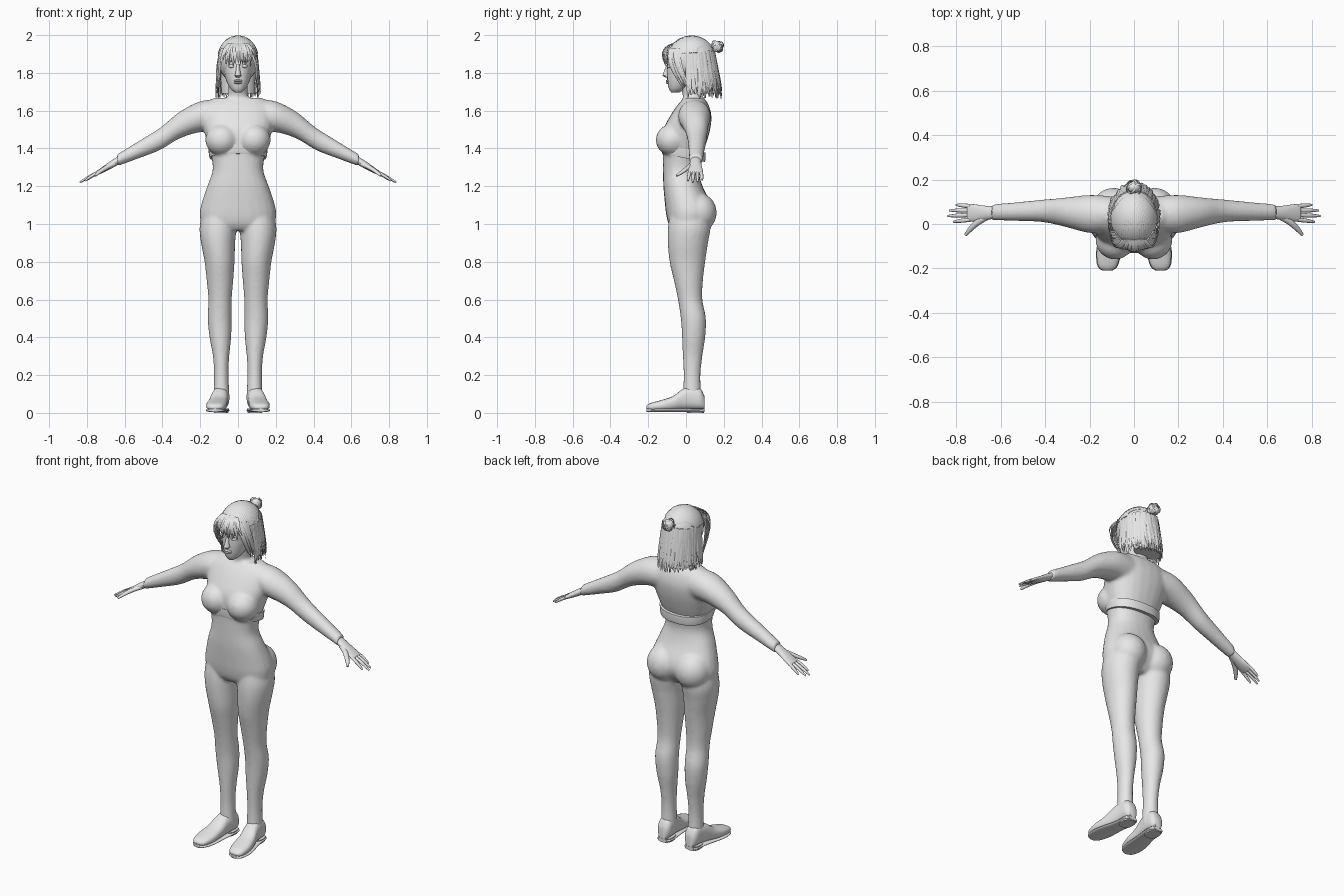
import bpy, bmesh, math, random
from mathutils import Vector, Matrix

random.seed(4)
cube = bpy.data.objects.get("Cube")
if cube:
    bpy.data.objects.remove(cube, do_unlink=True)

grey = bpy.data.materials.new("plain grey")
grey.use_nodes = True
grey.diffuse_color = (0.8, 0.8, 0.8, 1)
grey.node_tree.nodes["Principled BSDF"].inputs["Base Color"].default_value = grey.diffuse_color


def catmull(rows, steps=4):
    """Interpolate rows of numbers smoothly."""
    out = []
    for i in range(len(rows) - 1):
        quad = (rows[max(i - 1, 0)], rows[i], rows[i + 1], rows[min(i + 2, len(rows) - 1)])
        for k in range(steps):
            t = k / steps
            out.append([b + 0.5 * t * (c - a + t * (2 * a - 5 * b + 4 * c - d + t * (3 * (b - c) + d - a)))
                        for a, b, c, d in zip(*quad)])
    out.append(list(rows[-1]))
    return out


def loft(bm, rings, sides=24, power=2.0):
    """Skin rings given as (centre, half axis, half axis)."""
    def bend(value):
        return math.copysign(abs(value) ** (2 / power), value)
    loops = []
    for centre, u, v in rings:
        angles = [math.tau * k / sides for k in range(sides)]
        loops.append([bm.verts.new(Vector(centre) + Vector(u) * bend(math.cos(a)) + Vector(v) * bend(math.sin(a)))
                      for a in angles])
    for low, high in zip(loops, loops[1:]):
        for k in range(sides):
            n = (k + 1) % sides
            bm.faces.new((low[k], low[n], high[n], high[k]))
    bm.faces.new(loops[0][::-1])
    bm.faces.new(loops[-1])


def upright(bm, rows, power=2.0, side=1, steps=4):
    """Rows: height, inner x, outer x, front y, back y."""
    loft(bm, [((side * (a + b) / 2, (f + k) / 2, z), ((b - a) / 2, 0, 0), (0, (k - f) / 2, 0))
              for z, a, b, f, k in catmull(rows, steps)], power=power)


def sideways(bm, rows, side, sides=20):
    """Rows: x, centre y, centre z, half depth, half height."""
    loft(bm, [((side * x, y, z), (0, d, 0), (0, 0, h)) for x, y, z, d, h in catmull(rows)], sides)


def lengthways(bm, rows, side):
    """Rows: y, centre x, half width, bottom, top."""
    loft(bm, [((side * x, y, (lo + hi) / 2), (w, 0, 0), (0, 0, (hi - lo) / 2))
              for y, x, w, lo, hi in catmull(rows)], power=2.5)


def strand(bm, points, radius, flat=0.4, core=(0, 0.03, 1.85), tip=0.25, sides=6):
    """Tapered tube that lies flat against the core."""
    points = [Vector(p) for p in points]
    rings = []
    for i, p in enumerate(points):
        along = (points[min(i + 1, len(points) - 1)] - points[max(i - 1, 0)]).normalized()
        out = p - Vector(core)
        out = (out - along * out.dot(along)).normalized()
        t = i / (len(points) - 1)
        r = radius * (1 - (1 - tip) * t ** 3)
        rings.append((p, along.cross(out) * r, out * r * flat))
    loft(bm, rings, sides)


def bezier(a, b, c, count=7):
    a, b, c = Vector(a), Vector(b), Vector(c)
    return [a * (1 - t) ** 2 + b * 2 * t * (1 - t) + c * t * t for t in (k / count for k in range(count + 1))]


def ball(bm, centre, radii):
    bmesh.ops.create_uvsphere(bm, u_segments=24, v_segments=16, radius=1,
                              matrix=Matrix.Translation(centre) @ Matrix.Diagonal((*radii, 1)))


def finish(name, bm, angle=60):
    bmesh.ops.recalc_face_normals(bm, faces=bm.faces)
    mesh = bpy.data.meshes.new(name)
    bm.to_mesh(mesh)
    bm.free()
    mesh.materials.append(grey)
    obj = bpy.data.objects.new(name, mesh)
    bpy.context.collection.objects.link(obj)
    bpy.ops.object.select_all(action="DESELECT")
    obj.select_set(True)
    bpy.context.view_layer.objects.active = obj
    bpy.ops.object.shade_smooth_by_angle(angle=math.radians(angle))
    return obj


def jitter(amount):
    return random.uniform(-amount, amount)


# Body: overlapping volumes fused into one smooth skin
bm = bmesh.new()
torso = [(0.965, 0.09, -0.07, 0.08), (1.0, 0.185, -0.093, 0.11), (1.05, 0.203, -0.105, 0.135),
         (1.11, 0.193, -0.112, 0.13), (1.2, 0.163, -0.12, 0.088), (1.28, 0.135, -0.122, 0.068),
         (1.35, 0.14, -0.123, 0.08), (1.42, 0.16, -0.125, 0.105), (1.5, 0.182, -0.12, 0.128),
         (1.57, 0.19, -0.085, 0.135), (1.63, 0.175, -0.045, 0.12), (1.667, 0.13, -0.01, 0.095)]
upright(bm, [(z, -w, w, f, b) for z, w, f, b in torso], power=2.3)
loft(bm, [((0, 0.045, 1.62), (0.07, 0, 0), (0, 0.065, 0)), ((0, 0.035, 1.68), (0.052, 0, 0), (0, 0.052, 0)),
          ((0, 0.015, 1.76), (0.05, 0, 0), (0, 0.052, 0))])
leg = [(1.06, 0.012, 0.19, -0.085, 0.12), (0.98, 0.008, 0.204, -0.096, 0.13), (0.9, 0.015, 0.196, -0.097, 0.117),
       (0.8, 0.018, 0.177, -0.087, 0.102), (0.7, 0.025, 0.166, -0.064, 0.09), (0.6, 0.033, 0.157, -0.043, 0.087),
       (0.5, 0.034, 0.161, -0.028, 0.106), (0.4, 0.036, 0.151, -0.021, 0.102), (0.3, 0.046, 0.133, -0.017, 0.087),
       (0.2, 0.05, 0.127, -0.013, 0.077), (0.1, 0.045, 0.13, -0.016, 0.08), (0.05, 0.045, 0.13, -0.016, 0.08)]
arm = [(0.1, 0.045, 1.575, 0.08, 0.085), (0.2, 0.045, 1.568, 0.086, 0.082), (0.31, 0.053, 1.523, 0.066, 0.071),
       (0.41, 0.059, 1.452, 0.051, 0.06), (0.52, 0.056, 1.396, 0.043, 0.047), (0.64, 0.053, 1.337, 0.036, 0.032)]
for side in (1, -1):
    upright(bm, leg, side=side)
    sideways(bm, arm, side)
    ball(bm, (side * 0.085, -0.072, 1.445), (0.088, 0.088, 0.085))
    ball(bm, (side * 0.092, 0.063, 1.06), (0.1, 0.1, 0.105))
body = finish("body", bm)
remesh = body.modifiers.new("fuse", "REMESH")
remesh.mode = "VOXEL"
remesh.voxel_size = 0.009
remesh.use_smooth_shade = True
relax = body.modifiers.new("relax", "SMOOTH")
relax.factor = 0.5
relax.iterations = 8

# Loose lower edge of the top, higher at the front
bm = bmesh.new()
loft(bm, [((0, -0.013, z), (w, 0, 0), (0, d, -0.022))
          for z, w, d in ((1.35, 0.15, 0.113), (1.365, 0.154, 0.117), (1.4, 0.157, 0.116))], 40, 2.3)
finish("top_hem", bm, 35)

# Hands and shoes
palm = [(0.615, 0.052, 1.347, 0.027, 0.022), (0.67, 0.05, 1.315, 0.032, 0.021),
        (0.72, 0.05, 1.285, 0.039, 0.016), (0.75, 0.051, 1.268, 0.039, 0.011)]
fingers = ((0.02, 0.01, 0.812), (0.041, 0.036, 0.838), (0.061, 0.061, 0.83), (0.08, 0.086, 0.8))
shoe = [(-0.21, 0.12, 0.018, 0.022, 0.036), (-0.19, 0.119, 0.042, 0.012, 0.051), (-0.13, 0.114, 0.054, 0.01, 0.068),
        (-0.07, 0.107, 0.05, 0.012, 0.088), (-0.02, 0.098, 0.045, 0.016, 0.125), (0.03, 0.091, 0.043, 0.018, 0.14),
        (0.075, 0.089, 0.04, 0.018, 0.13), (0.097, 0.089, 0.026, 0.02, 0.09)]
for side, label in ((1, "left"), (-1, "right")):
    bm = bmesh.new()
    sideways(bm, palm, side)
    for root, tip, reach in fingers:
        start, end = Vector((side * 0.735, root, 1.276)), Vector((side * reach, tip, 1.488 - 0.32 * reach))
        middle = (start + end) / 2 + Vector((0, 0, 0.006))
        strand(bm, bezier(start, middle, end), 0.0098, 0.9, (side * 0.7, 0.05, 0), 0.45, 10)
    strand(bm, bezier((side * 0.655, 0.035, 1.318), (side * 0.715, 0.01, 1.295), (side * 0.757, -0.05, 1.255)),
           0.015, 0.8, (side * 0.7, 0.05, 0), 0.45, 10)
    finish(label + "_hand", bm)

    bm = bmesh.new()
    lengthways(bm, shoe, side)
    finish(label + "_shoe", bm)
    bm = bmesh.new()
    lengthways(bm, [(y, x, w + 0.003, 0.004, 0.022) for y, x, w, lo, hi in shoe], side)
    upright(bm, [(0, 0.052, 0.128, 0.005, 0.094), (0.024, 0.048, 0.131, 0, 0.098)], 2.6, side)
    finish(label + "_sole", bm, 40)

# Head with simple features
bm = bmesh.new()
head = [(1.697, 0.018, -0.078, -0.035), (1.715, 0.038, -0.09, 0), (1.75, 0.059, -0.098, 0.06),
        (1.8, 0.073, -0.101, 0.09), (1.85, 0.079, -0.1, 0.105), (1.9, 0.08, -0.1, 0.105),
        (1.95, 0.062, -0.07, 0.09), (1.98, 0.03, -0.02, 0.05)]
upright(bm, [(z, -w, w, f, b) for z, w, f, b in head], power=2.2)
loft(bm, [((0, y, z), (w, 0, 0), (0, d, 0)) for z, y, w, d in
          ((1.775, -0.1, 0.01, 0.008), (1.785, -0.105, 0.018, 0.019), (1.8, -0.103, 0.013, 0.017),
           (1.845, -0.094, 0.008, 0.009))], 12)
for z in (1.748, 1.758):
    ball(bm, (0, -0.096, z), (0.024, 0.011, 0.0065))
for side in (1, -1):
    ball(bm, (side * 0.033, -0.088, 1.835), (0.018, 0.012, 0.009))
    ball(bm, (side * 0.034, -0.09, 1.862), (0.023, 0.011, 0.005))
    ball(bm, (side * 0.077, 0.012, 1.82), (0.01, 0.02, 0.032))
finish("head", bm)

# Combed scalp hair swept back into a bun
bm = bmesh.new()
crown, radii = Vector((0, 0.03, 1.87)), (0.106, 0.13, 0.125)
ball(bm, crown, radii)
for k in range(41):
    turn = (k / 20 - 1) * 1.75
    path = bezier((math.sin(turn), -math.cos(turn), 0.3), (math.sin(turn) * 0.9, 0.1, 1.3 - 0.6 * abs(turn) / 1.75),
                  (0.1 * math.sin(turn), 1, 0.55), 11)
    strand(bm, [crown + Vector([d * r for d, r in zip(p.normalized(), radii)]) for p in path], 0.009, 0.45)
finish("scalp_hair", bm)

bm = bmesh.new()
knot = Vector((0, 0.165, 1.94))
ball(bm, knot, (0.03, 0.026, 0.03))
for k in range(26):
    out = Vector((jitter(1), jitter(1) + 0.3, jitter(1))).normalized()
    across = out.orthogonal().normalized()
    strand(bm, bezier(knot + across * 0.024, knot + out * 0.062, knot - across * 0.03 + out * 0.016),
           0.006, 0.4, knot)
finish("hair_bun", bm)

# Hanging hair round the back and sides
bm = bmesh.new()
upright(bm, [(1.69, -0.088, 0.088, 0.06, 0.168), (1.8, -0.09, 0.09, 0.045, 0.155), (1.9, -0.09, 0.09, 0.0, 0.135)])
for layer in range(3):
    for k in range(37):
        turn = math.radians((k - 18) * 5.6 + jitter(2))
        s, c = math.sin(turn), math.cos(turn)
        flare = 1 + jitter(0.08)
        strand(bm, bezier((s * 0.1, 0.03 + c * 0.12, 1.9 + jitter(0.02)),
                          (s * 0.113, 0.035 + c * 0.142, 1.79),
                          (s * 0.112 * flare, 0.04 + c * 0.142 * flare, 1.685 + jitter(0.022))),
               0.011, 0.35, tip=0.2)
finish("hanging_hair", bm)

# Fringe and longer locks framing the face
bm = bmesh.new()
for k in range(25):
    x = (k / 12 - 1) * 0.08
    strand(bm, bezier((x * 0.6, -0.07, 1.955), (x * 1.05, -0.15 + abs(x) * 0.35, 1.93),
                      (x * 1.1 + jitter(0.012), -0.115 + abs(x) * 0.3, 1.852 + jitter(0.018))), 0.007)
for side in (1, -1):
    for k in range(12):
        t = k / 11
        strand(bm, bezier((side * (0.05 + 0.035 * t), -0.085 + 0.05 * t, 1.93),
                          (side * (0.115 + jitter(0.008)), -0.115 + 0.07 * t, 1.86),
                          (side * (0.092 + 0.025 * t + jitter(0.006)), -0.03 + 0.06 * t, 1.75 - 0.06 * t + jitter(0.02))),
               0.008)
finish("fringe", bm)
